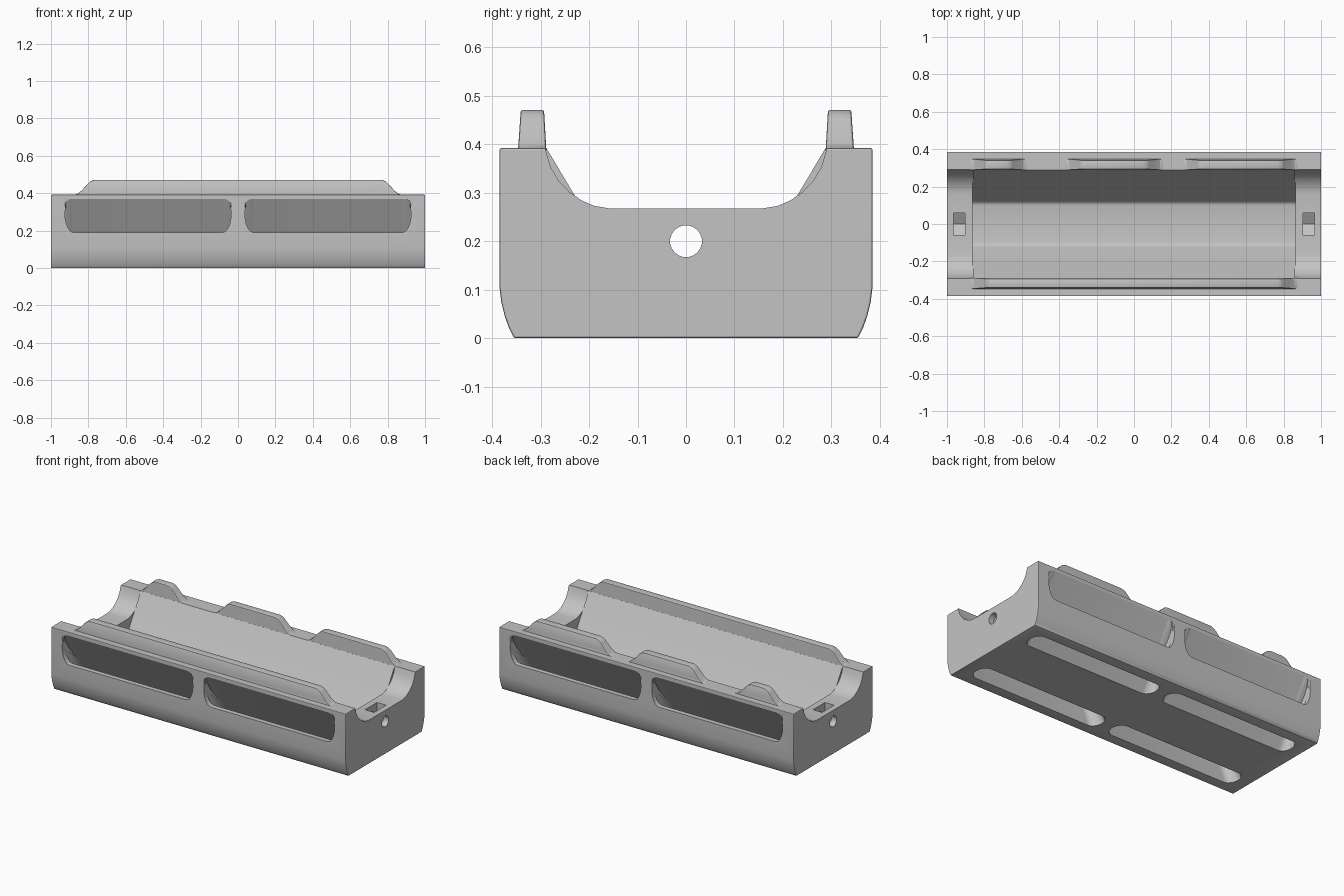
import bpy, bmesh, math

old = bpy.data.objects.get("Cube")
if old:
    bpy.data.objects.remove(old, do_unlink=True)

grey = bpy.data.materials.new("plain grey")
grey.use_nodes = True
COLOUR = (0.55, 0.55, 0.55, 1)
grey.diffuse_color = COLOUR
grey.node_tree.nodes["Principled BSDF"].inputs["Base Color"].default_value = COLOUR


def loft(name, ring_a, ring_b):
    """Solid between two matching closed rings of points."""
    bm = bmesh.new()
    a = [bm.verts.new(p) for p in ring_a]
    b = [bm.verts.new(p) for p in ring_b]
    n = len(a)
    bm.faces.new(a)
    bm.faces.new(b)
    for i in range(n):
        j = (i + 1) % n
        bm.faces.new((a[i], a[j], b[j], b[i]))
    bmesh.ops.recalc_face_normals(bm, faces=bm.faces)
    mesh = bpy.data.meshes.new(name)
    bm.to_mesh(mesh)
    bm.free()
    mesh.materials.append(grey)
    obj = bpy.data.objects.new(name, mesh)
    bpy.context.collection.objects.link(obj)
    return obj


def x_prism(name, outline, x0, x1):
    return loft(name, [(x0, y, z) for y, z in outline], [(x1, y, z) for y, z in outline])


def mirrored(half):
    """Close a +y half profile with its mirror image."""
    return half + [(-y, z) for y, z in reversed(half)]


def stadium(x0, x1, rx, ry, steps=12):
    """Long slot outline with half-ellipse ends, centred on the x axis."""
    pts = []
    for centre, start in ((x1 - rx, -math.pi / 2), (x0 + rx, math.pi / 2)):
        for i in range(steps + 1):
            t = start + math.pi * i / steps
            pts.append((centre + rx * math.cos(t), ry * math.sin(t)))
    return pts


def activate(obj):
    bpy.ops.object.select_all(action='DESELECT')
    obj.select_set(True)
    bpy.context.view_layer.objects.active = obj


def bevel(obj, width):
    activate(obj)
    mod = obj.modifiers.new("soft edges", 'BEVEL')
    mod.width, mod.segments = width, 2
    mod.limit_method, mod.angle_limit = 'ANGLE', math.radians(40)
    bpy.ops.object.modifier_apply(modifier=mod.name)


def cut(obj, cutter):
    activate(obj)
    mod = obj.modifiers.new("cut", 'BOOLEAN')
    mod.operation, mod.solver, mod.object = 'DIFFERENCE', 'EXACT', cutter
    bpy.ops.object.modifier_apply(modifier=mod.name)
    bpy.data.objects.remove(cutter, do_unlink=True)


def smooth(obj):
    activate(obj)
    bpy.ops.object.shade_smooth_by_angle(angle=math.radians(22))


# Body block with rounded lower flanks
flank = [(.355, 0), (.365, .02), (.374, .045), (.381, .073), (.385, .105), (.385, .392)]
body = x_prism("tray_body", mirrored(flank), -1, 1)
bevel(body, .004)

# Main trough with sloping sides and a flat floor
trough = [(.1, .1), (.108, .102), (.116, .107), (.123, .116), (.288, .392), (.34, .479)]
cut(body, x_prism("trough_cutter", mirrored(trough), -.863, .863))

# Screw hole along the length
hole = [(.033 * math.cos(math.pi * (i + .5) / 10), .2 + .033 * math.sin(math.pi * (i + .5) / 10)) for i in range(20)]
cut(body, x_prism("hole_cutter", hole, -1.1, 1.1))

saddle = [(.16, .268), (.19, .273), (.215, .284), (.24, .301), (.262, .324),
          (.279, .352), (.291, .392), (.31, .48)]
nut = [(0, .133), (.058, .167), (.058, .4), (-.058, .4), (-.058, .167)]


def leaning_ring(sx, sy, z):
    """Level slice of the slot, which leans inward and widens downward."""
    outline = stadium(.037, .925, .048, .0635 - .129 * z)
    return [(sx * x, sy * (.2265 + .471 * z + y), z) for x, y in outline]


for sx in (-1, 1):
    # Rounded saddle and V-floored nut pocket in each end wall
    cut(body, x_prism("saddle_cutter", mirrored(saddle), sx * .862, sx * 1.1))
    cut(body, x_prism("nut_cutter", nut, sx * .903, sx * .965))
    for sy in (-1, 1):
        # Leaning slot open through the underside
        cut(body, loft("slot_cutter", leaning_ring(sx, sy, -.1), leaning_ring(sx, sy, .44)))
        # Side window with a narrow level sill, running into the slot
        opening = [(sx * x, .287 + v) for x, v in stadium(.037, .925, .048, .097)]
        front = [(x, sy * .43, z) for x, z in opening]
        back = [(x, sy * (.165 + .6 * z), z) for x, z in opening]
        cut(body, loft("window_cutter", front, back))
smooth(body)


def retaining_lip(name, x0, x1, side):
    """Raised lip with ramped ends, slightly thinner at the top."""
    ramp = [(0, .384), (.003, .392), (.022, .397), (.042, .412), (.078, .452), (.09, .463), (.11, .471)]
    outline = [(x0 + d, z) for d, z in ramp] + [(x1 - d, z) for d, z in reversed(ramp)]

    def ring(base, top):
        return [(x, side * (base + (top - base) * (z - .384) / .087), z) for x, z in outline]
    lip = loft(name, ring(.288, .293), ring(.347, .341))
    bevel(lip, .004)
    smooth(lip)


# One long lip in front, three short ones behind
retaining_lip("front_lip", -.88, .88, -1)
retaining_lip("back_lip_right", -.88, -.57, 1)
retaining_lip("back_lip_middle", -.37, .16, 1)
retaining_lip("back_lip_left", .26, .88, 1)
